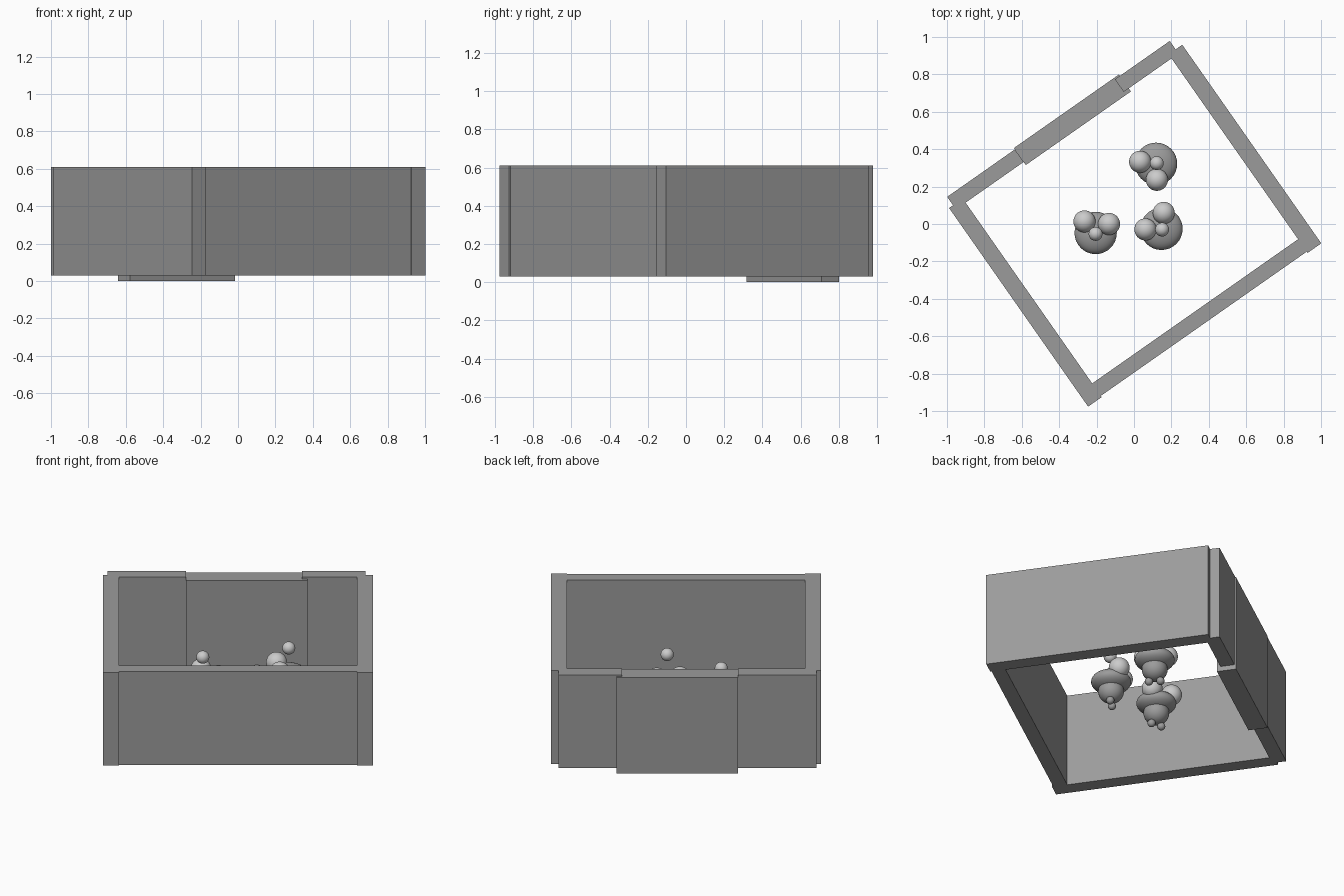
import bpy
from math import radians, cos, sin
from mathutils import Matrix

if "Cube" in bpy.data.objects:
    bpy.data.objects.remove(bpy.data.objects["Cube"])

ROT = Matrix.Rotation(radians(35), 4, 'Z')   # the whole pen is turned 35 degrees


def material(name, g):
    m = bpy.data.materials.new(name)
    m.diffuse_color = (g, g, g, 1)
    m.use_nodes = True
    m.node_tree.nodes["Principled BSDF"].inputs["Base Color"].default_value = m.diffuse_color
    return m


DARK = material("dark_grey", 0.33)


def box(name, u, v, z):
    """Box from (min, max) ranges in the turned frame of the pen."""
    bpy.ops.mesh.primitive_cube_add(size=1)
    ob = bpy.context.object
    ob.name = name
    size = Matrix.Diagonal((u[1] - u[0], v[1] - v[0], z[1] - z[0], 1))
    mid = Matrix.Translation((sum(u) / 2, sum(v) / 2, sum(z) / 2))
    ob.data.transform(ROT @ mid @ size)
    ob.data.materials.append(DARK)


def ball(name, loc, r, rz=None, mat=None):
    """Smooth ball, optionally flattened in height."""
    bpy.ops.mesh.primitive_uv_sphere_add(segments=32, ring_count=16, radius=r, location=loc)
    ob = bpy.context.object
    ob.name = name
    ob.scale.z = (rz or r) / r
    bpy.ops.object.shade_smooth()
    if mat:
        ob.data.materials.append(mat)


# Pen walls
Z = (0.03, 0.61)
box("front_wall", (-0.674, 0.674), (-0.651, -0.570), Z)
box("left_wall", (-0.761, -0.672), (-0.659, 0.637), Z)
box("right_wall", (0.672, 0.761), (-0.659, 0.637), Z)
box("back_wall_left", (-0.735, -0.293), (0.610, 0.692), Z)
box("back_wall_right", (0.36, 0.718), (0.610, 0.692), Z)

# Gate panel in the back wall
box("gate", (-0.293, 0.393), (0.590, 0.701), (0.0, 0.598))


# Small stacked-ball figures: position and facing angle
def figure(n, x, y, facing):
    def at(dist, deg, z):
        a = radians(facing + deg)
        return (x + dist * cos(a), y + dist * sin(a), z)
    ball(f"body_{n}", (x, y, 0.197), 0.113, 0.058, DARK)
    ball(f"lower_body_{n}", (x, y, 0.135), 0.073, 0.07, DARK)
    ball(f"top_ball_{n}", at(0.005, 180, 0.362), 0.037)
    for side, s in (("left", 1), ("right", -1)):
        ball(f"{side}_side_ball_{n}", at(0.086, 50 * s, 0.247), 0.059)
        ball(f"{side}_foot_{n}", at(0.033, 90 * s, 0.058), 0.023, None, DARK)


for i, f in enumerate([(0.118, 0.322, 223), (-0.205, -0.048, 84), (0.147, -0.026, 132)], 1):
    figure(i, *f)
